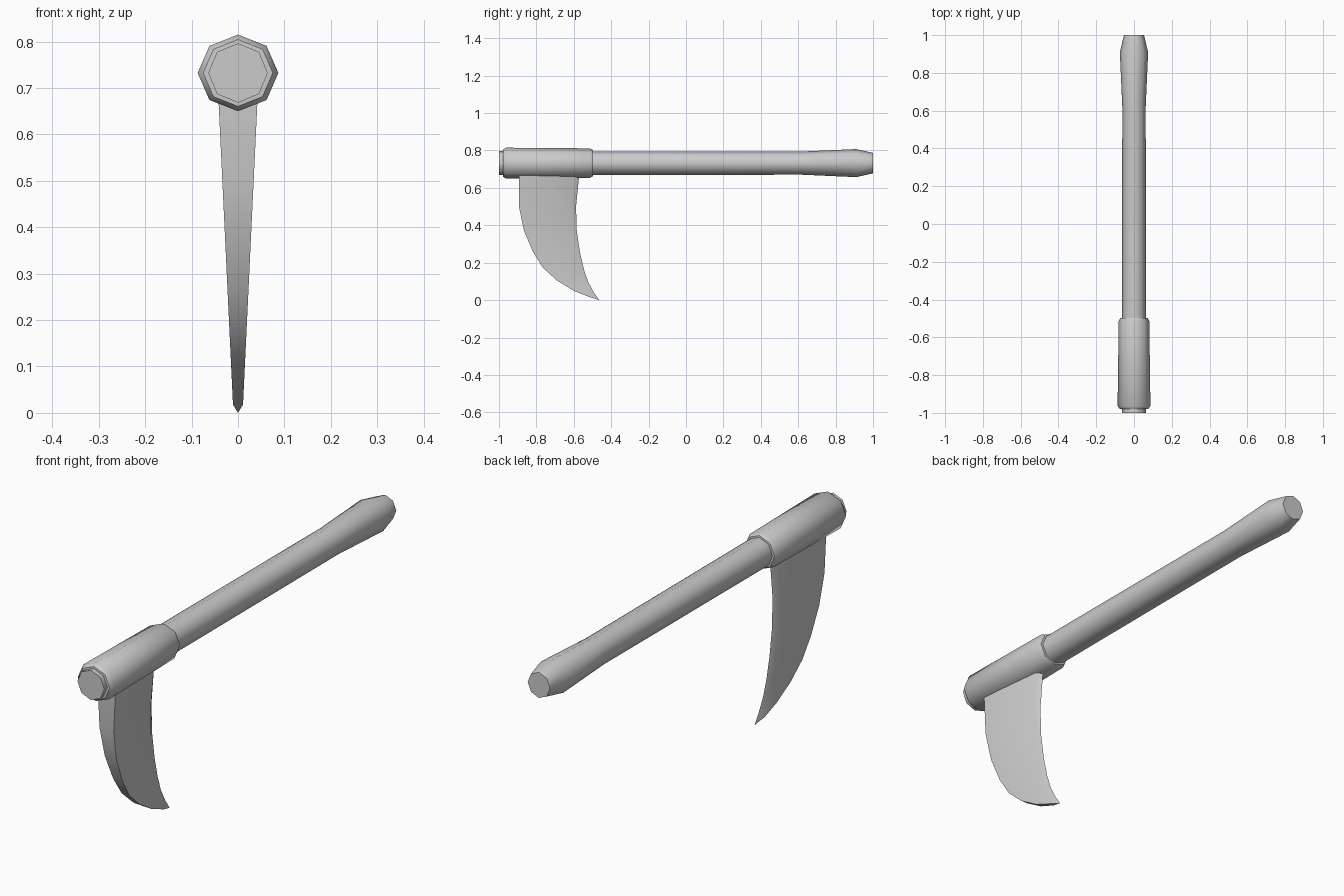
import bpy, bmesh, math

if "Cube" in bpy.data.objects:
    bpy.data.objects.remove(bpy.data.objects["Cube"])

AXIS_Z = 0.7325


def finish(name, bm, angle):
    bmesh.ops.recalc_face_normals(bm, faces=bm.faces)
    mesh = bpy.data.meshes.new(name)
    bm.to_mesh(mesh)
    bm.free()
    obj = bpy.data.objects.new(name, mesh)
    bpy.context.collection.objects.link(obj)
    bpy.ops.object.select_all(action='DESELECT')
    obj.select_set(True)
    bpy.context.view_layer.objects.active = obj
    bpy.ops.object.shade_smooth_by_angle(angle=math.radians(angle))
    return obj


def bridge(bm, a, b):
    for i in range(len(a)):
        j = (i + 1) % len(a)
        bm.faces.new((a[i], a[j], b[j], b[i]))


def turned_part(name, profile, sides=8):
    """Capped octagonal rod along y from (y, radius x, radius z) stations."""
    bm = bmesh.new()
    rings = []
    for y, rx, rz in profile:
        angles = [2 * math.pi * i / sides for i in range(sides)]
        rings.append([bm.verts.new((rx * math.cos(a), y, AXIS_Z + rz * math.sin(a)))
                      for a in angles])
    for a, b in zip(rings, rings[1:]):
        bridge(bm, a, b)
    bm.faces.new(rings[0])
    bm.faces.new(rings[-1])
    return finish(name, bm, 50)


# Wooden handle with flared grip end
turned_part("handle", [
    (-1.0, 0.064, 0.064), (0.62, 0.062, 0.062), (0.91, 0.075, 0.075), (1.0, 0.053, 0.055)])

# Collar that sleeves the handle, slightly tapered with chamfered ends
turned_part("collar", [
    (-0.98, 0.06, 0.06), (-0.979, 0.075, 0.072), (-0.963, 0.087, 0.0825),
    (-0.515, 0.081, 0.079), (-0.498, 0.073, 0.071), (-0.497, 0.06, 0.06)])

# Curved blade: thick flat spine in front, narrow ground edge behind
# stations: spine y, spine z, edge y, edge z
stations = [
    (-0.893, 0.71, -0.567, 0.71), (-0.893, 0.50, -0.588, 0.50),
    (-0.866, 0.37, -0.584, 0.37), (-0.818, 0.257, -0.567, 0.255),
    (-0.765, 0.173, -0.546, 0.165), (-0.69, 0.105, -0.524, 0.10),
    (-0.60, 0.05, -0.495, 0.045), (-0.52, 0.018, -0.478, 0.02)]

bm = bmesh.new()
rings = []
for sy, sz, ey, ez in stations:
    w = 0.01 + 0.0475 * sz
    chord = math.hypot(ey - sy, ez - sz)
    t = 1 - min(0.026, 0.35 * chord) / chord
    by, bz = sy + (ey - sy) * t, sz + (ez - sz) * t
    section = [(-w, sy, sz), (w, sy, sz), (0.45 * w, by, bz), (0, ey, ez), (-0.45 * w, by, bz)]
    rings.append([bm.verts.new(p) for p in section])
for a, b in zip(rings, rings[1:]):
    bridge(bm, a, b)
bm.faces.new(rings[0])
tip = bm.verts.new((0, -0.465, 0.0))
last = rings[-1]
for i in range(len(last)):
    bm.faces.new((last[i], last[(i + 1) % len(last)], tip))
finish("blade", bm, 40)
